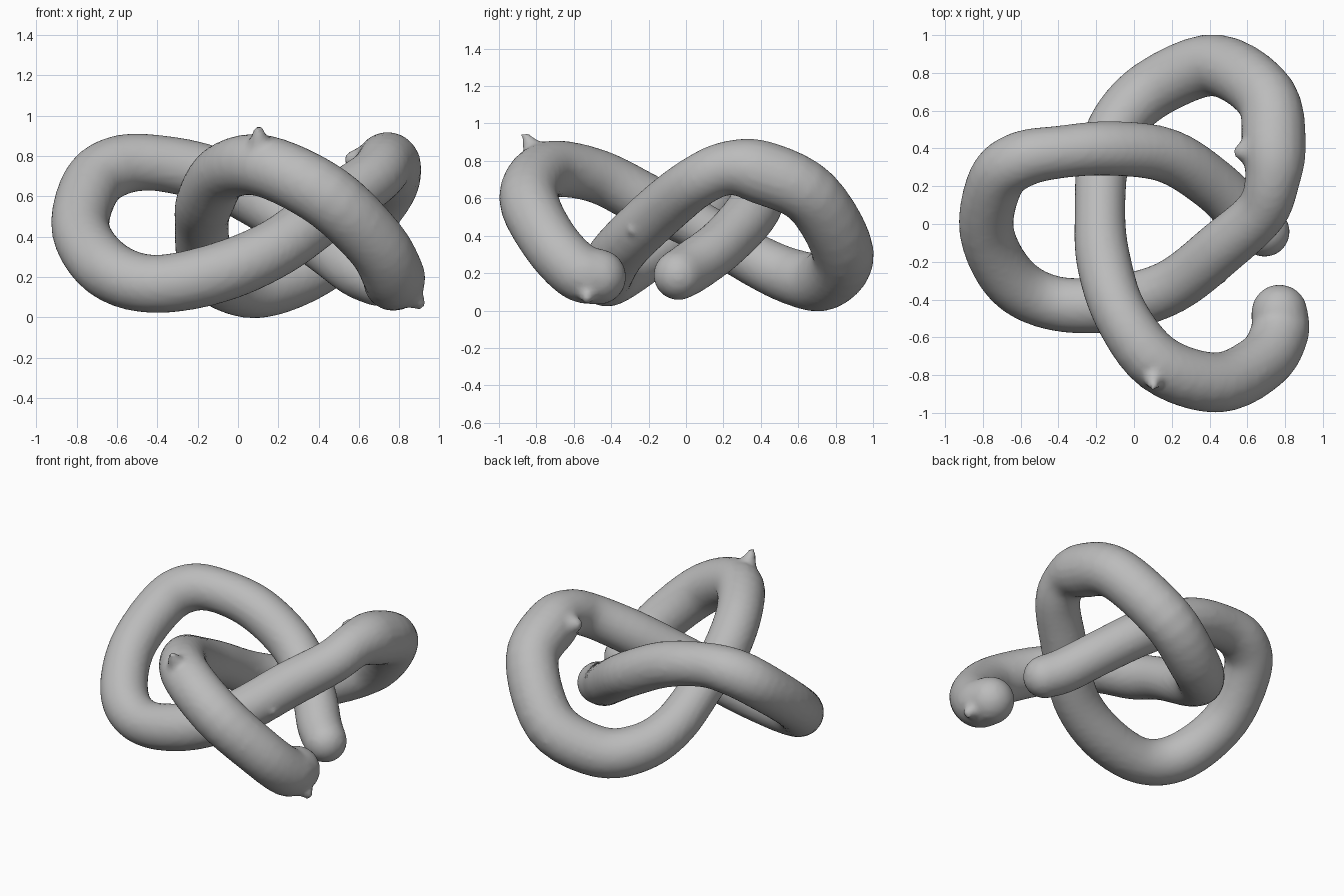
import bpy
import math
from mathutils import Vector

default_cube = bpy.data.objects.get("Cube")
if default_cube:
    bpy.data.objects.remove(default_cube, do_unlink=True)

# Single clay-like colour
grey = bpy.data.materials.new("plain grey")
grey.use_nodes = True
colour = (0.5, 0.5, 0.5, 1)
grey.diffuse_color = colour
grey.node_tree.nodes["Principled BSDF"].inputs["Base Color"].default_value = colour

# Centre line of the knotted rope: x, y, z, radius
KNOT_PATH = [
    (.77, -.47, .18, .15), (.77, -.58, .21, .155), (.68, -.73, .37, .155),
    (.44, -.84, .6, .16), (.13, -.74, .75, .155), (-.07, -.48, .72, .145),
    (-.16, -.2, .58, .145), (-.18, .05, .46, .135), (-.16, .35, .28, .14),
    (-.06, .57, .18, .15), (.14, .74, .16, .16), (.44, .84, .31, .165),
    (.7, .67, .61, .165), (.74, .4, .74, .17), (.73, .22, .76, .145),
    (.67, .06, .69, .14), (.47, -.12, .55, .145), (.2, -.33, .35, .145),
    (-.1, -.42, .22, .15), (-.42, -.42, .165, .145), (-.65, -.3, .24, .15),
    (-.78, -.04, .43, .145), (-.73, .23, .65, .15), (-.6, .34, .75, .15),
    (-.4, .38, .765, .14), (-.12, .4, .7, .145), (.18, .36, .54, .145),
    (.43, .2, .36, .14), (.59, .04, .24, .14), (.69, -.04, .19, .135),
]


def catmull_rom(points, steps):
    """Smooth samples running through every control point."""
    pts = [Vector(p) for p in points]
    pts = [2 * pts[0] - pts[1]] + pts + [2 * pts[-1] - pts[-2]]
    samples = []
    for a, b, c, d in zip(pts, pts[1:], pts[2:], pts[3:]):
        for i in range(steps):
            t = i / steps
            samples.append(b + (c - a) * t / 2
                           + (2 * a - 5 * b + 4 * c - d) * t ** 2 / 2
                           + (3 * b - a - 3 * c + d) * t ** 3 / 2)
    samples.append(pts[-2])
    return samples


def round_cap(end, inner, steps=7):
    """Samples that close a rope end with a hemisphere."""
    centre = end.to_3d()
    direction = (centre - inner.to_3d()).normalized()
    cap = []
    for i in range(1, steps + 1):
        angle = math.radians(88) * i / steps
        position = centre + direction * end.w * math.sin(angle)
        cap.append(Vector((*position, end.w * math.cos(angle))))
    return cap


def pinch(base, tip, width):
    """A blunt cone growing out of the rope."""
    base, tip = Vector(base), Vector(tip)
    axis = tip - base
    bpy.ops.mesh.primitive_cone_add(
        vertices=20, radius1=width, radius2=width / 6, depth=axis.length,
        location=(base + tip) / 2,
        rotation=axis.to_track_quat("Z", "Y").to_euler())
    return bpy.context.object


# Rope: a bevelled curve with rounded ends, turned into a mesh
body = catmull_rom(KNOT_PATH, 5)
first_cap = round_cap(body[0], body[1])
last_cap = round_cap(body[-1], body[-2])
samples = first_cap[::-1] + body + last_cap

curve = bpy.data.curves.new("rope_curve", "CURVE")
curve.dimensions = "3D"
curve.bevel_depth = 1
curve.bevel_resolution = 8
curve.use_fill_caps = True
spline = curve.splines.new("POLY")
spline.points.add(len(samples) - 1)
for point, sample in zip(spline.points, samples):
    point.co = (*sample.to_3d(), 1)
    point.radius = sample.w
rope = bpy.data.objects.new("knotted_rope", curve)
bpy.context.collection.objects.link(rope)
bpy.ops.object.select_all(action="DESELECT")
rope.select_set(True)
bpy.context.view_layer.objects.active = rope
bpy.ops.object.convert(target="MESH")
rope = bpy.context.object

# Pinched bumps: top, inner side, underside of the crossing, rope end
bumps = [
    pinch((.11, -.78, .8), (.1, -.87, .95), .09),
    pinch((.68, .39, .76), (.53, .38, .79), .14),
    pinch((.42, -.2, .48), (.48, -.31, .42), .09),
    pinch((.8, -.52, .16), (.92, -.53, .05), .12),
]

# Blend the bumps into the rope
for part in bumps + [rope]:
    part.select_set(True)
bpy.context.view_layer.objects.active = rope
bpy.ops.object.join()
rope.name = rope.data.name = "knotted_rope"
remesh = rope.modifiers.new("blend", "REMESH")
remesh.mode = "VOXEL"
remesh.voxel_size = 0.02
remesh.use_smooth_shade = True
relax = rope.modifiers.new("relax", "SMOOTH")
relax.factor = 0.5
relax.iterations = 3
bpy.ops.object.convert(target="MESH")
rope.data.materials.clear()
rope.data.materials.append(grey)
bpy.ops.object.shade_smooth()
